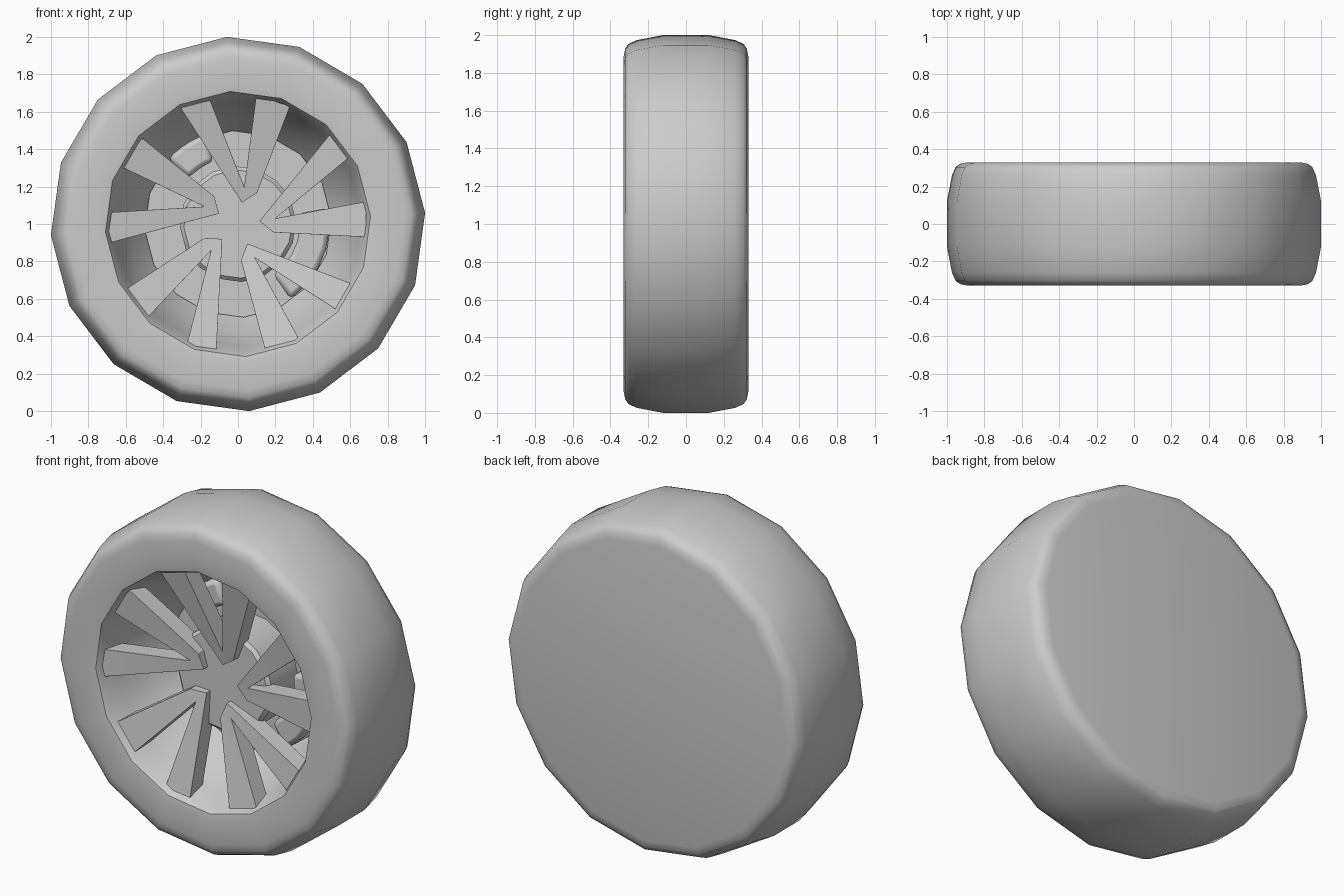
import bpy, bmesh, math
from mathutils import Vector

if "Cube" in bpy.data.objects:
    bpy.data.objects.remove(bpy.data.objects["Cube"])

CZ = 1.0
PHASE = math.radians(3.4)


def finish(name, bm, angle=35, bevel=0.0):
    bmesh.ops.recalc_face_normals(bm, faces=bm.faces)
    me = bpy.data.meshes.new(name)
    bm.to_mesh(me)
    bm.free()
    ob = bpy.data.objects.new(name, me)
    bpy.context.collection.objects.link(ob)
    if bevel:
        m = ob.modifiers.new("bevel", 'BEVEL')
        m.width, m.segments = bevel, 2
        m.limit_method = 'ANGLE'
        m.angle_limit = math.radians(35)
    bpy.ops.object.select_all(action='DESELECT')
    ob.select_set(True)
    bpy.context.view_layer.objects.active = ob
    bpy.ops.object.shade_smooth_by_angle(angle=math.radians(angle))
    return ob


def lathe(name, profile, sides=16, cap_start=False, cap_end=False):
    """Spin (radius, y) points around the wheel axis."""
    bm = bmesh.new()
    rings = []
    for r, y in profile:
        ring = []
        for i in range(sides):
            a = PHASE + 2 * math.pi * i / sides
            ring.append(bm.verts.new((r * math.cos(a), y, CZ + r * math.sin(a))))
        rings.append(ring)
    for p, q in zip(rings, rings[1:]):
        for i in range(sides):
            j = (i + 1) % sides
            bm.faces.new((p[i], p[j], q[j], q[i]))
    if cap_start:
        bm.faces.new(rings[0])
    if cap_end:
        bm.faces.new(rings[-1])
    return finish(name, bm)


# Tire, inner barrel and closed back in one turned shell
lathe("tire_and_barrel", [
    (0.44, 0.22), (0.58, 0.04), (0.66, -0.18), (0.695, -0.30), (0.71, -0.325),
    (0.74, -0.33), (0.89, -0.33), (0.93, -0.322), (0.955, -0.305),
    (0.975, -0.26), (1.002, -0.12), (1.002, 0.12), (0.975, 0.26),
    (0.955, 0.305), (0.93, 0.322), (0.89, 0.33)],
    cap_start=True, cap_end=True)

# Brake disc and hub drum
lathe("brake_disc", [(0.5, 0.18), (0.5, 0.12)], cap_start=True, cap_end=True)
lathe("hub", [(0.31, 0.15), (0.31, -0.12), (0.29, -0.14)],
      cap_start=True, cap_end=True)


# Brake calipers: arc blocks gripping the disc
def caliper(name, a0, a1, r0, r1, y0, y1, n=5):
    bm = bmesh.new()
    secs = []
    for i in range(n + 1):
        a = math.radians(a0 + (a1 - a0) * i / n)
        secs.append([bm.verts.new((r * math.cos(a), y, CZ + r * math.sin(a)))
                     for r, y in ((r0, y0), (r1, y0), (r1, y1), (r0, y1))])
    for p, q in zip(secs, secs[1:]):
        for i in range(4):
            j = (i + 1) % 4
            bm.faces.new((p[i], p[j], q[j], q[i]))
    bm.faces.new(secs[0])
    bm.faces.new(secs[-1])
    finish(name, bm, bevel=0.025)


caliper("caliper_right", -55, 10, 0.33, 0.49, 0.04, 0.2)
caliper("caliper_left", 111, 137, 0.36, 0.51, 0.06, 0.2)

# Spokes: five V-shaped pairs, dished toward the hub
OUTLINE = [(0.115, 0.015), (0.19, -0.045), (0.685, -0.07), (0.685, 0.12),
           (0.20, 0.03), (0.60, 0.36), (0.50, 0.49)]
TOPS = [(0, 1, 2, 3, 4), (0, 4, 5, 6)]


def spoke_pair(name, turn):
    bm = bmesh.new()
    front, back = [], []
    for x, z in OUTLINE:
        r = math.hypot(x, z)
        t = (r - 0.115) / 0.585
        y = -0.175 - 0.115 * t
        c, s = math.cos(turn), math.sin(turn)
        px, pz = x * c - z * s, CZ + x * s + z * c
        front.append(bm.verts.new((px, y, pz)))
        back.append(bm.verts.new((px, y + 0.11, pz)))
    for f in TOPS:
        bm.faces.new([front[i] for i in f])
        bm.faces.new([back[i] for i in reversed(f)])
    n = len(OUTLINE)
    for i in range(n):
        j = (i + 1) % n
        bm.faces.new((front[i], front[j], back[j], back[i]))
    finish(name, bm, bevel=0.018)


for k in range(5):
    spoke_pair(f"spoke_pair_{k + 1}", math.radians(72 * k))
